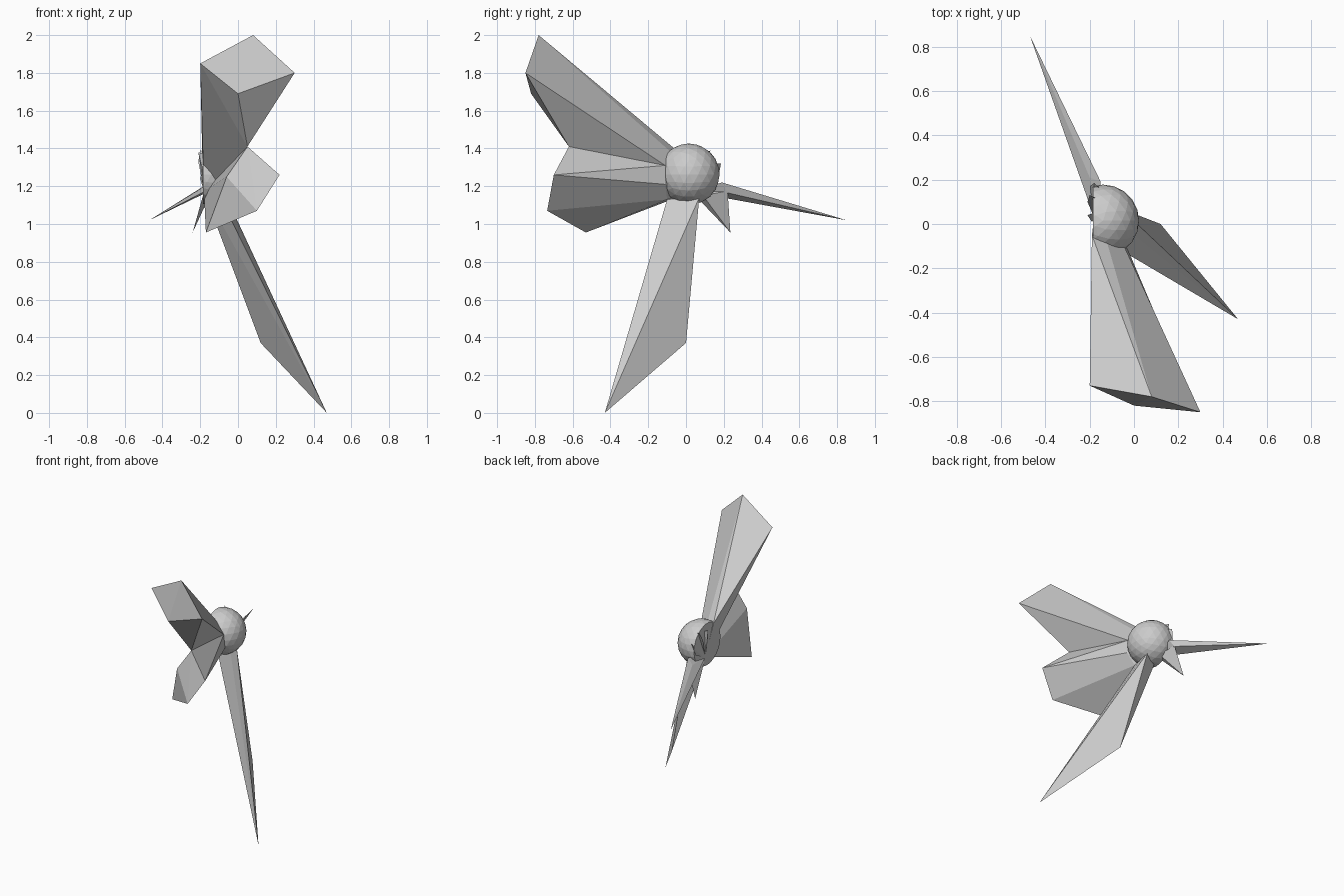
import bpy
import bmesh
from mathutils import Matrix, Vector

cube = bpy.data.objects.get("Cube")
if cube:
    bpy.data.objects.remove(cube, do_unlink=True)

# One plain grey for everything
grey = bpy.data.materials.new("plain_grey")
grey.use_nodes = True
colour = (0.6, 0.6, 0.6, 1)
grey.diffuse_color = colour
shader = next(n for n in grey.node_tree.nodes if n.type == "BSDF_PRINCIPLED")
shader.inputs["Base Color"].default_value = colour


def finish(name, bm):
    bmesh.ops.recalc_face_normals(bm, faces=bm.faces[:])
    mesh = bpy.data.meshes.new(name)
    bm.to_mesh(mesh)
    bm.free()
    mesh.materials.append(grey)
    obj = bpy.data.objects.new(name, mesh)
    bpy.context.collection.objects.link(obj)
    return obj


def shard(name, *points):
    """Faceted solid wrapped around a few corner points."""
    bm = bmesh.new()
    for p in points:
        bm.verts.new(p)
    result = bmesh.ops.convex_hull(bm, input=bm.verts[:])
    spare = {v for v in result["geom_interior"] + result["geom_unused"]
             if isinstance(v, bmesh.types.BMVert)}
    bmesh.ops.delete(bm, geom=list(spare), context="VERTS")
    return finish(name, bm)


# Faceted ball, sliced flat on one side
centre = Vector((-0.14, 0.015, 1.263))
bm = bmesh.new()
bmesh.ops.create_icosphere(bm, subdivisions=3, radius=0.163,
                           matrix=Matrix.Translation(centre))
bmesh.ops.bisect_plane(bm, geom=bm.verts[:] + bm.edges[:] + bm.faces[:],
                       plane_co=(-0.185, 0, 0), plane_no=(-1, 0, 0),
                       clear_outer=True)
bmesh.ops.holes_fill(bm, edges=[e for e in bm.edges if e.is_boundary])
finish("ball", bm)

# Points shared by several shards
root = (-0.18, 0.03, 1.17)
fold = (0.05, -0.62, 1.41)
side = (-0.04, -0.11, 1.31)
under = (-0.09, -0.1, 1.13)

# Large upper petal
shard("upper_petal", root, fold, side,
      (-0.2, -0.73, 1.85), (0.08, -0.78, 2.0), (0.3, -0.85, 1.8), (0, -0.82, 1.69),
      (-0.12, -0.09, 1.39), (-0.19, -0.05, 1.39))

# Shorter middle petal
shard("middle_petal", root, fold, side, under,
      (0.22, -0.7, 1.26), (0.1, -0.735, 1.07), (-0.17, -0.53, 0.955),
      (-0.06, -0.63, 1.25), (-0.03, -0.11, 1.21))

# Long lower spike
shard("lower_spike", root, under,
      (0.47, -0.43, 0), (0.12, 0, 0.37), (-0.06, 0.07, 1.14), (-0.06, 0, 1.12))

# Thin rear needle
shard("needle", root,
      (-0.47, 0.85, 1.02), (-0.17, 0.22, 1.165), (-0.2, 0.21, 1.185),
      (-0.15, 0.19, 1.22))

# Small hanging thorn
shard("thorn", root,
      (-0.24, 0.235, 0.955), (-0.17, 0.22, 1.175), (-0.15, 0.09, 1.15))

# Small crest shards on the flat side
shard("crest_front", root, (-0.21, 0.04, 1.38), (-0.15, 0.06, 1.36), (-0.19, 0.01, 1.3))
shard("crest_middle", root, (-0.2, 0.13, 1.39), (-0.14, 0.1, 1.37), (-0.21, 0.1, 1.33))
shard("crest_rear", root, (-0.18, 0.185, 1.32), (-0.14, 0.15, 1.32), (-0.2, 0.17, 1.24))
